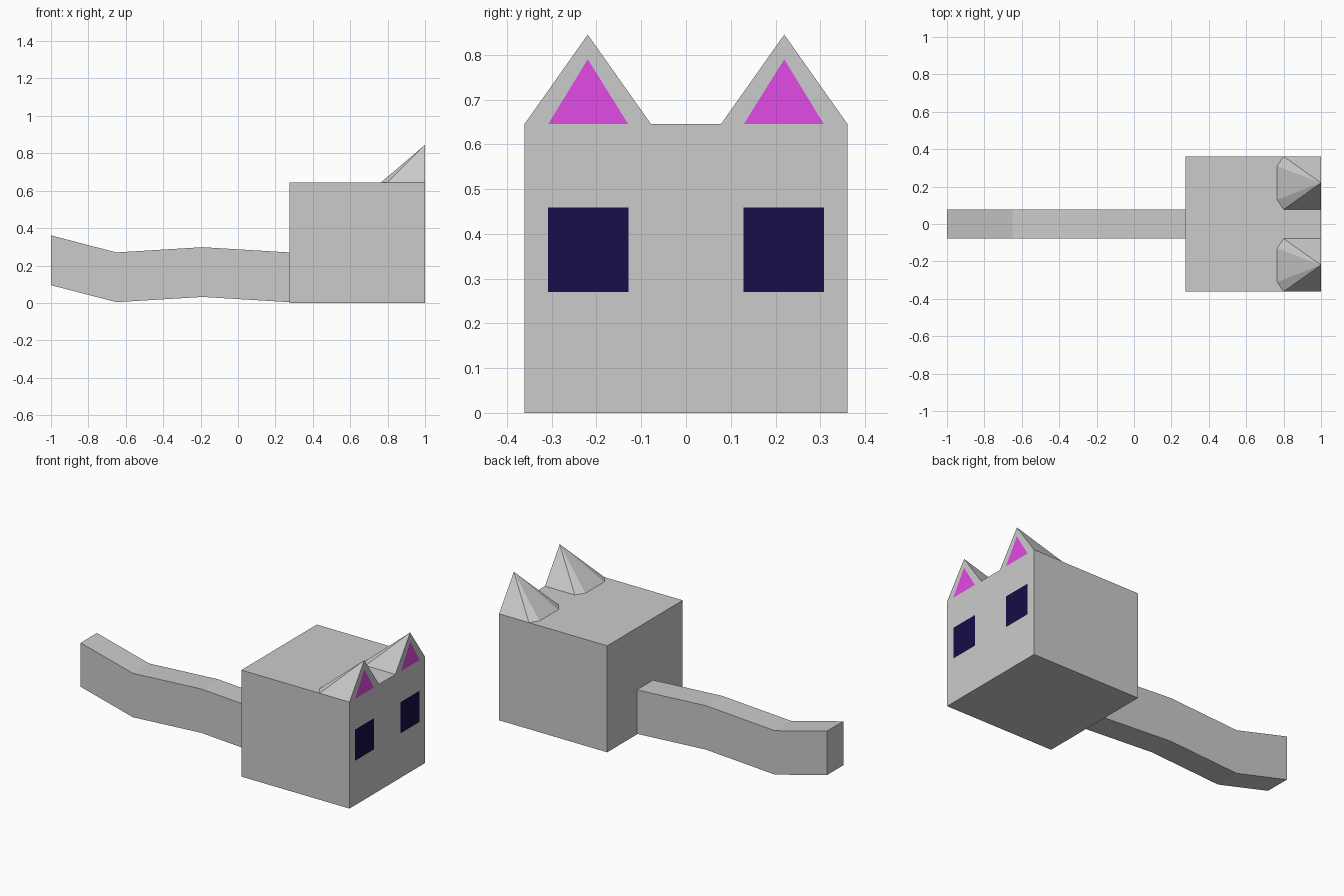
import bpy, bmesh

if "Cube" in bpy.data.objects:
    bpy.data.objects.remove(bpy.data.objects["Cube"])


def mesh_object(name, verts, faces, color=None):
    me = bpy.data.meshes.new(name)
    me.from_pydata(verts, [], faces)
    bm = bmesh.new()
    bm.from_mesh(me)
    if len(faces) > 1:
        bmesh.ops.recalc_face_normals(bm, faces=bm.faces)
    bm.to_mesh(me)
    bm.free()
    ob = bpy.data.objects.new(name, me)
    bpy.context.collection.objects.link(ob)
    if color:
        mat = bpy.data.materials.get(name + "_colour") or bpy.data.materials.new(name + "_colour")
        mat.diffuse_color = color
        mat.use_nodes = True
        mat.node_tree.nodes["Principled BSDF"].inputs["Base Color"].default_value = mat.diffuse_color
        me.materials.append(mat)
    return ob


def mirror_y(ob):
    ob.modifiers.new("mirror", 'MIRROR').use_axis = (False, True, False)


# Head: a plain box
bpy.ops.mesh.primitive_cube_add(size=1, location=(0.6375, 0, 0.3225))
head = bpy.context.object
head.name = "head"
head.scale = (0.725, 0.722, 0.645)

# Tail: bent side profile extruded across y
centre = [(0.275, 0.137), (-0.19, 0.165), (-0.65, 0.137), (-1, 0.228)]
profile = [(x, z + 0.133) for x, z in centre] + [(x, z - 0.133) for x, z in reversed(centre)]
n = len(profile)
verts = [(x, y, z) for y in (-0.078, 0.078) for x, z in profile]
faces = [(i, (i + 1) % n, (i + 1) % n + n, i + n) for i in range(n)]
faces += [(i, i + 1, n - 2 - i, n - 1 - i) for i in range(3)]
faces += [(i + n, i + 1 + n, 2 * n - 2 - i, 2 * n - 1 - i) for i in range(3)]
mesh_object("tail", verts, faces)

# Ears: six-sided half cones leaning flush with the face
base = [(1, 0.361), (0.80, 0.361), (0.765, 0.31), (0.765, 0.13), (0.80, 0.078), (1, 0.078)]
verts = [(x, y, 0.645) for x, y in base] + [(1, 0.2195, 0.845)]
faces = [(i, (i + 1) % 6, 6) for i in range(6)] + [tuple(range(6))]
mirror_y(mesh_object("ears", verts, faces))

# Inner ears and eyes: flat coloured patches on the face
X = 1.001
mirror_y(mesh_object("inner_ears", [(X, 0.129, 0.645), (X, 0.308, 0.645), (X, 0.2195, 0.79)],
                     [(0, 1, 2)], (0.75, 0.07, 0.79, 1)))
mirror_y(mesh_object("eyes", [(X, 0.128, 0.27), (X, 0.308, 0.27), (X, 0.308, 0.459), (X, 0.128, 0.459)],
                     [(0, 1, 2, 3)], (0.008, 0.004, 0.065, 1)))
